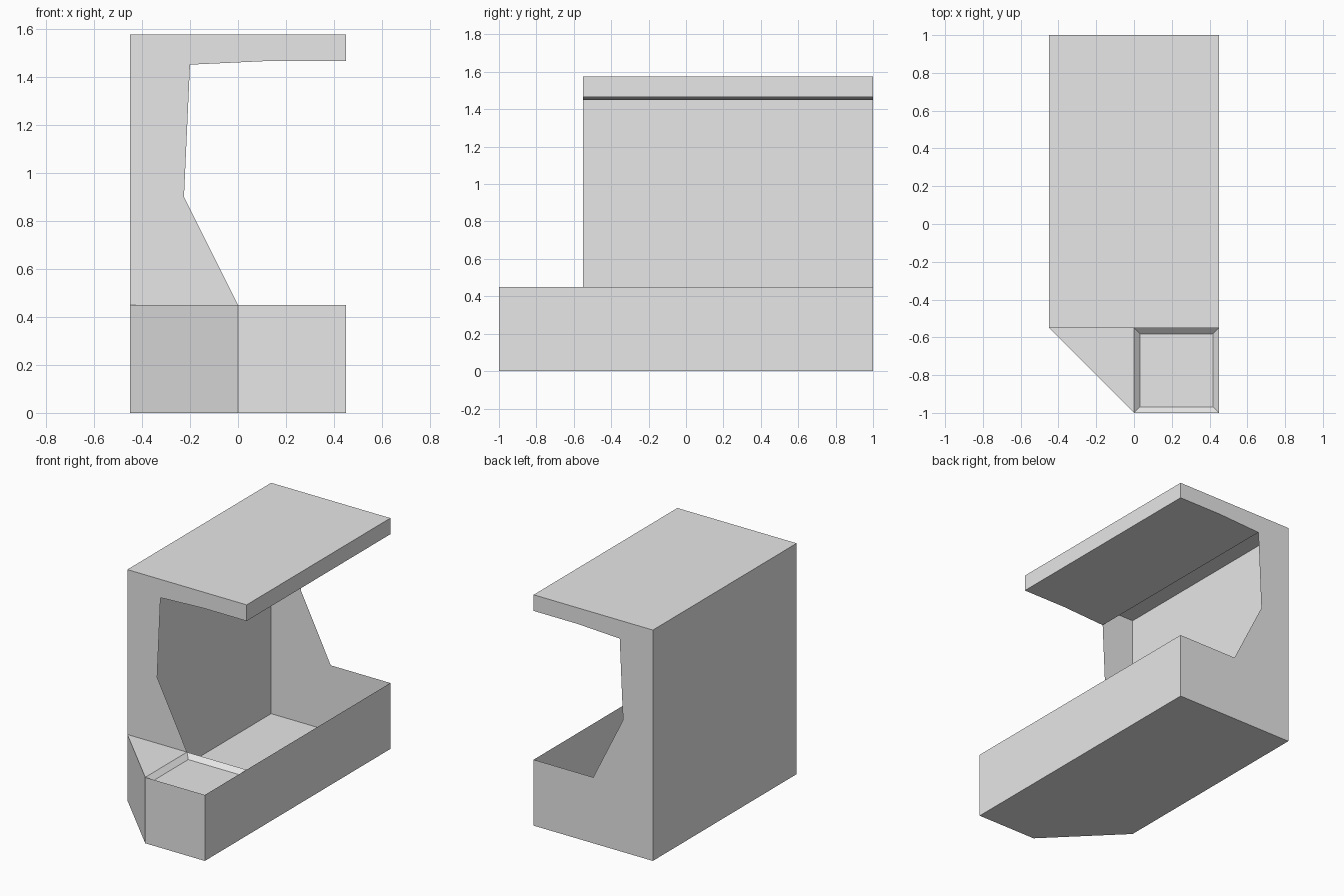
import bpy
import bmesh
from mathutils import Vector

if "Cube" in bpy.data.objects:
    bpy.data.objects.remove(bpy.data.objects["Cube"], do_unlink=True)

GREY = (0.8, 0.8, 0.8, 1.0)
grey = bpy.data.materials.new("plain grey")
grey.use_nodes = True
grey.diffuse_color = GREY
grey.node_tree.nodes["Principled BSDF"].inputs["Base Color"].default_value = GREY

# Main dimensions
W, BACK, MID, FRONT = 0.45, 1.0, -0.55, -1.0
BASE, TOP, LIP = 0.45, 1.575, 1.465


def finish(name, bm):
    mesh = bpy.data.meshes.new(name)
    bm.to_mesh(mesh)
    bm.free()
    mesh.materials.append(grey)
    obj = bpy.data.objects.new(name, mesh)
    bpy.context.collection.objects.link(obj)
    return obj


def panel(name, points):
    """One flat sheet from its outline."""
    bm = bmesh.new()
    bm.faces.new([bm.verts.new(p) for p in points])
    return finish(name, bm)


def strip(name, path, sweep):
    """A folded sheet: a path swept along a straight line."""
    bm = bmesh.new()
    sweep = Vector(sweep)
    rows = [(bm.verts.new(p), bm.verts.new(Vector(p) + sweep)) for p in path]
    for (a, b), (c, d) in zip(rows, rows[1:]):
        bm.faces.new((a, c, d, b))
    return finish(name, bm)


# Open C-shaped outline shared by both end panels
soffit = [(-0.20, 1.45), (0.12, LIP), (W, LIP)]
opening = [(0, BASE), (-0.225, 0.9)] + soffit + [(W, TOP), (-W, TOP)]

panel("front_panel", [(x, MID, z) for x, z in [(-W, BASE)] + opening])
back = [(-W, 0), (W, 0), (W, BASE)] + opening
panel("back_panel", [(x, BACK, z) for x, z in reversed(back)])

# Roof with its lip and underside, and the tall closed side
length = (0, BACK - MID, 0)
roof = soffit + [(W, TOP), (-W, TOP)]
strip("roof", [(x, MID, z) for x, z in reversed(roof)], length)
strip("tall_side_wall", [(-W, MID, TOP), (-W, MID, 0)], length)

# Floor and the low wall around the chamfered front
plan = [(-W, MID), (0, FRONT), (W, FRONT), (W, BACK)]
panel("floor", [(x, y, 0) for x, y in reversed(plan + [(-W, BACK)])])
strip("low_wall", [(x, y, 0) for x, y in plan], (0, 0, BASE))

# Corner shelf
panel("corner_shelf", [(-W, MID, BASE), (0, FRONT, BASE), (0, MID, BASE)])

# Shallow sunken tray with sloping rim
bm = bmesh.new()
corners = [(0, FRONT), (W, FRONT), (W, MID), (0, MID)]
tray = bm.faces.new([bm.verts.new((x, y, BASE)) for x, y in corners])
bm.normal_update()
bmesh.ops.inset_region(bm, faces=[tray], thickness=0.032, depth=-0.03,
                       use_boundary=True, use_even_offset=True)
finish("front_tray", bm)
